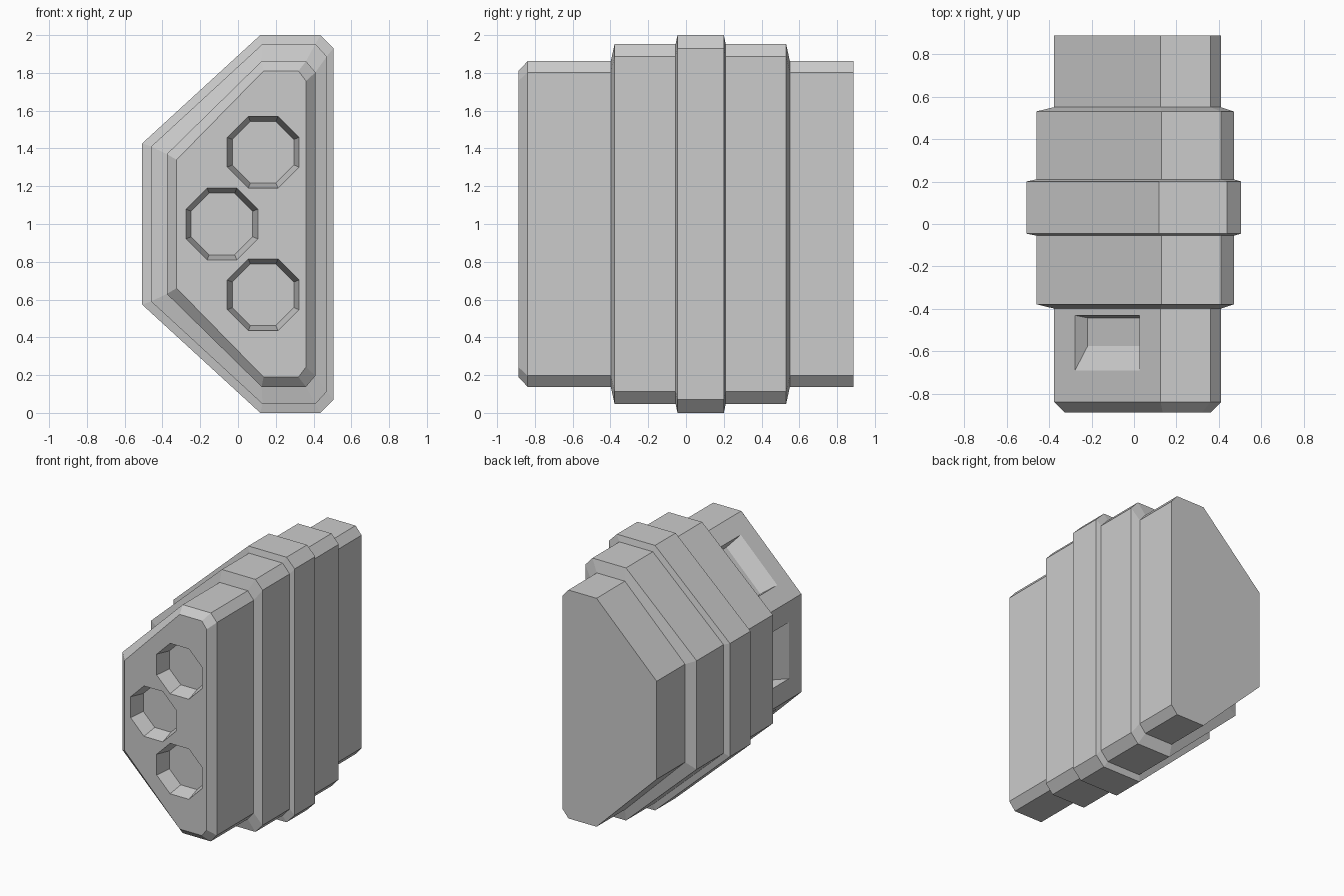
import bpy, bmesh, math
from mathutils import Vector

if "Cube" in bpy.data.objects:
    bpy.data.objects.remove(bpy.data.objects["Cube"])


def make_object(name, rings):
    """Solid lofted through rings of equal point count."""
    bm = bmesh.new()
    vs = [[bm.verts.new(p) for p in ring] for ring in rings]
    n = len(rings[0])
    for a, b in zip(vs, vs[1:]):
        for i in range(n):
            j = (i + 1) % n
            bm.faces.new((a[i], a[j], b[j], b[i]))
    bm.faces.new(vs[0])
    bm.faces.new(vs[-1])
    bmesh.ops.recalc_face_normals(bm, faces=bm.faces[:])
    me = bpy.data.meshes.new(name)
    bm.to_mesh(me)
    bm.free()
    ob = bpy.data.objects.new(name, me)
    bpy.context.collection.objects.link(ob)
    return ob


def profile(upper):
    """Upper half outline (x, height above z=1), mirrored to the lower half."""
    return [(x, 1 + h) for x, h in upper] + [(x, 1 - h) for x, h in reversed(upper)]


# Stepped housing cross-sections, small to large
nose = profile([(-0.325, 0.34), (0.135, 0.81), (0.32, 0.81), (0.36, 0.757)])
body = profile([(-0.377, 0.37), (0.125, 0.862), (0.36, 0.862), (0.41, 0.803)])
collar = profile([(-0.46, 0.41), (0.13, 0.953), (0.41, 0.953), (0.47, 0.887)])
band = profile([(-0.507, 0.427), (0.118, 1.0), (0.437, 1.0), (0.505, 0.93)])
stations = [(-0.888, nose), (-0.838, body), (-0.398, body), (-0.378, collar),
            (-0.055, collar), (-0.045, band), (0.2, band), (0.21, collar),
            (0.53, collar), (0.55, body), (0.888, body)]
housing = make_object("stepped_housing",
                      [[(x, y, z) for x, z in p] for y, p in stations])

cutters = []


def octagon(cx, cz, apothem, y):
    r = apothem / math.cos(math.pi / 8)
    return [(cx + r * math.cos((k + 0.5) * math.pi / 4), y,
             cz + r * math.sin((k + 0.5) * math.pi / 4)) for k in range(8)]


# Three tapered octagonal sockets in the front
for cx, cz in ((0.133, 1.38), (-0.085, 1.0), (0.133, 0.625)):
    cutters.append(make_object("socket_cutter", [
        octagon(cx, cz, 0.19, -0.95), octagon(cx, cz, 0.19, -0.888),
        octagon(cx, cz, 0.163, -0.775)]))

# Ramped recesses in the left side and both sloping sides
for a, b in ((body[0], body[1]), (body[-1], body[0]), (body[-2], body[-1])):
    a, b = Vector((a[0], 0, a[1])), Vector((b[0], 0, b[1]))
    along = (b - a).normalized()
    inward = Vector((along.z, 0, -along.x))
    mid = (a + b) / 2

    def rect(half, y0, y1, depth):
        return [mid + along * s + inward * depth + Vector((0, y, 0))
                for s, y in ((-half, y0), (half, y0), (half, y1), (-half, y1))]

    cutters.append(make_object("recess_cutter", [
        rect(0.213, -0.69, -0.43, -0.04), rect(0.213, -0.69, -0.43, 0),
        rect(0.198, -0.575, -0.442, 0.07)]))

# Cut the openings
bpy.context.view_layer.objects.active = housing
for c in cutters:
    c.hide_render = True
    m = housing.modifiers.new("opening", 'BOOLEAN')
    m.operation = 'DIFFERENCE'
    m.solver = 'EXACT'
    m.object = c
    bpy.ops.object.modifier_apply(modifier=m.name)
for c in cutters:
    bpy.data.objects.remove(c)
